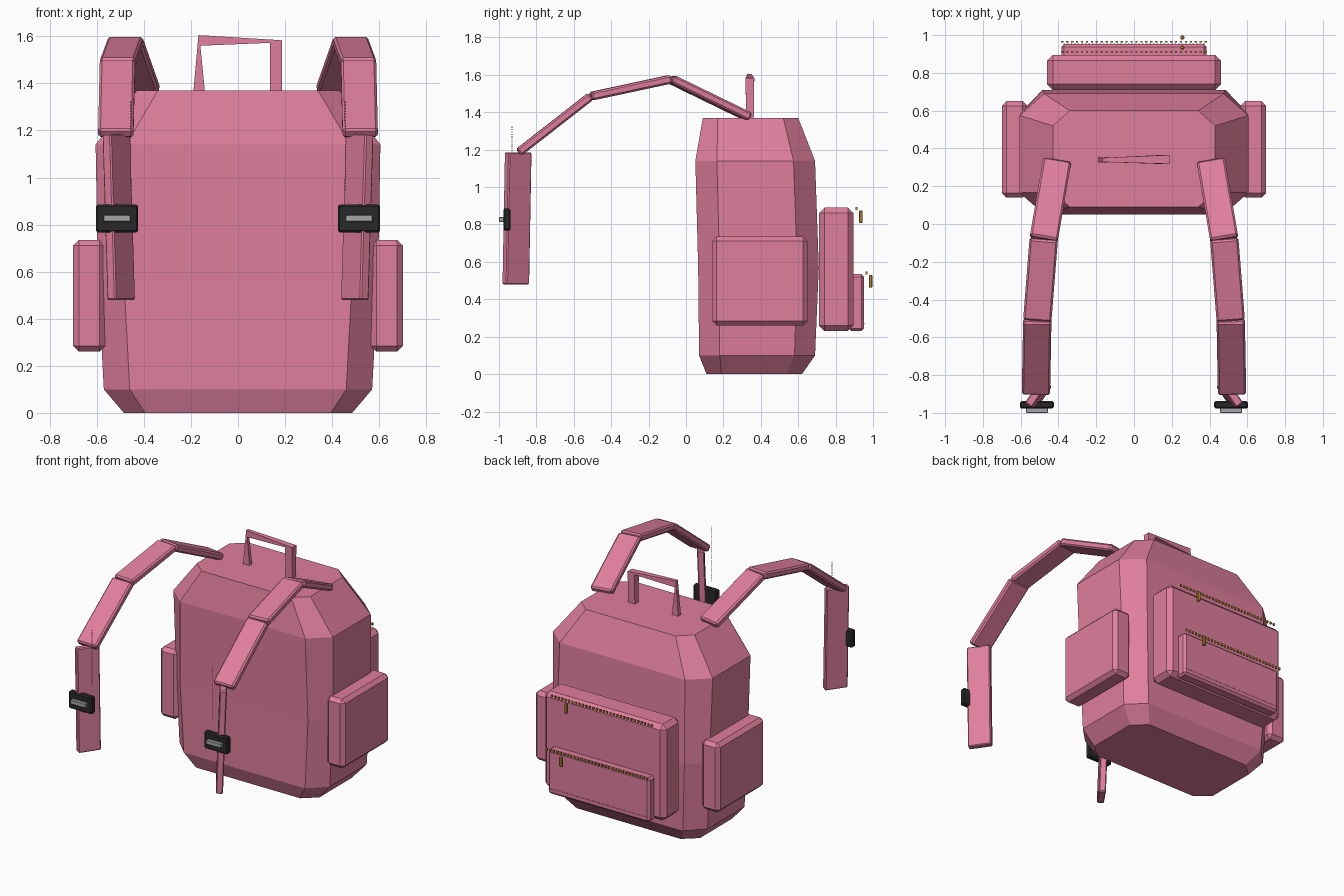
import bpy, bmesh, math
from mathutils import Vector, Matrix

if "Cube" in bpy.data.objects:
    bpy.data.objects.remove(bpy.data.objects["Cube"])


def material(name, rgb):
    m = bpy.data.materials.new(name)
    m.diffuse_color = (*rgb, 1)
    m.use_nodes = True
    m.node_tree.nodes["Principled BSDF"].inputs["Base Color"].default_value = m.diffuse_color
    return m


PINK = material("pink fabric", (0.74, 0.21, 0.34))
BLACK = material("black plastic", (0.022, 0.022, 0.024))
GREY = material("grey metal", (0.38, 0.38, 0.40))
GOLD = material("gold metal", (0.55, 0.29, 0.045))


def finish(name, bm, mat):
    bmesh.ops.recalc_face_normals(bm, faces=bm.faces)
    me = bpy.data.meshes.new(name)
    bm.to_mesh(me)
    bm.free()
    me.materials.append(mat)
    ob = bpy.data.objects.new(name, me)
    bpy.context.collection.objects.link(ob)
    return ob


def box(name, size, matrix, mat, bevel=0.0):
    bm = bmesh.new()
    bmesh.ops.create_cube(bm, size=1)
    bmesh.ops.scale(bm, vec=size, verts=bm.verts)
    if bevel:
        bmesh.ops.bevel(bm, geom=bm.edges[:], offset=bevel, segments=1, affect='EDGES')
    bmesh.ops.transform(bm, matrix=matrix, verts=bm.verts)
    return finish(name, bm, mat)


def span_box(name, lo, hi, mat, bevel=0.0):
    lo, hi = Vector(lo), Vector(hi)
    return box(name, hi - lo, Matrix.Translation((lo + hi) / 2), mat, bevel)


def beam(name, p, q, width, thick, mat, bevel, across=None):
    """Flat strip from p to q; the width runs along 'across' (level by default)."""
    p, q = Vector(p), Vector(q)
    d = (q - p).normalized()
    w = Vector(across) if across else d.cross(Vector((0, 0, 1)))
    w = (w - d * w.dot(d)).normalized()
    rot = Matrix((w, d, w.cross(d))).transposed().to_4x4()
    return box(name, (width, (q - p).length, thick),
               Matrix.Translation((p + q) / 2) @ rot, mat, bevel)


def loft(name, loops, mat):
    bm = bmesh.new()
    rings = [[bm.verts.new(c) for c in loop] for loop in loops]
    n = len(rings[0])
    for a, b in zip(rings, rings[1:]):
        for i in range(n):
            j = (i + 1) % n
            bm.faces.new((a[i], a[j], b[j], b[i]))
    bm.faces.new(rings[0][::-1])
    bm.faces.new(rings[-1])
    return finish(name, bm, mat)


def row(name, start, end, count, size, mat):
    """Line of tiny blocks."""
    a, b = Vector(start), Vector(end)
    bm = bmesh.new()
    for i in range(count):
        c = a.lerp(b, i / (count - 1))
        bmesh.ops.create_cube(bm, size=1, matrix=Matrix.Translation(c) @ Matrix.Diagonal((*size, 1)))
    return finish(name, bm, mat)


def octagon(z, half, y0, y1, cx, cy):
    q = [(half, y0 + cy), (half, y1 - cy), (half - cx, y1), (cx - half, y1),
         (-half, y1 - cy), (-half, y0 + cy), (cx - half, y0), (half - cx, y0)]
    return [(x, y, z) for x, y in q]


# Main bag: chamfered sections from bottom to top
loft("main_bag", [octagon(*s) for s in (
    (0.00, 0.485, 0.11, 0.62, 0.09, 0.08),
    (0.10, 0.57, 0.07, 0.69, 0.11, 0.11),
    (0.57, 0.595, 0.065, 0.71, 0.11, 0.115),
    (1.14, 0.605, 0.05, 0.69, 0.13, 0.115),
    (1.37, 0.43, 0.09, 0.60, 0.09, 0.08))], PINK)

# Pockets on the back panel
span_box("large_pocket", (-0.46, 0.71, 0.23), (0.46, 0.895, 0.89), PINK, 0.03)
span_box("small_pocket", (-0.385, 0.87, 0.23), (0.385, 0.952, 0.535), PINK, 0.015)

# Zips: teeth, pulls and a line of stitching
for label, y, z in (("large", 0.912, 0.885), ("small", 0.965, 0.54)):
    row(label + "_pocket_zip_teeth", (-0.38, y, z), (0.38, y, z), 30, (0.012, 0.009, 0.016), GOLD)
    span_box(label + "_pocket_zip_pull", (0.245, y + 0.013, z - 0.078),
             (0.267, y + 0.032, z - 0.01), GOLD, 0.004)
row("small_pocket_stitches", (-0.37, 0.953, 0.27), (0.37, 0.953, 0.27), 40, (0.008, 0.004, 0.004), PINK)

# Carry handle: a twisted ribbon; each section is outer x, z, inner x, z, front y, back y
ribbon = ((-0.19, 1.36, -0.14, 1.36, 0.325, 0.355), (-0.168, 1.605, -0.160, 1.56, 0.328, 0.350),
          (0.187, 1.583, 0.135, 1.572, 0.318, 0.365), (0.187, 1.36, 0.135, 1.36, 0.322, 0.362))
loft("carry_handle", [[(xo, f, zo), (xo, b, zo), (xi, b, zi), (xi, f, zi)]
                      for xo, zo, xi, zi, f, b in ribbon], PINK)

# Parts repeated on both sides
for side, s in (("left", -1), ("right", 1)):
    xa, xb = sorted((s * 0.565, s * 0.70))
    span_box(side + "_side_pocket", (xa, 0.14, 0.26), (xb, 0.65, 0.735), PINK, 0.024)

    # Padded shoulder strap in three straight pieces
    path = [(s * 0.407, 0.335, 1.375), (s * 0.478, -0.08, 1.577),
            (s * 0.512, -0.51, 1.485), (s * 0.519, -0.895, 1.185)]
    for i in range(3):
        beam(f"{side}_shoulder_strap_{i + 1}", path[i], path[i + 1], 0.15, 0.046, PINK, 0.01)

    # Hanging webbing strap, turned about the vertical
    beam(side + "_lower_strap", (s * 0.517, -0.897, 1.185), (s * 0.496, -0.91, 0.48),
         0.15, 0.045, PINK, 0.006, across=(s * 0.57, -0.82, 0))
    row(side + "_strap_stitches", (s * 0.456, -0.93, 0.95), (s * 0.456, -0.93, 1.32),
        30, (0.004, 0.004, 0.006), PINK)

    # Buckle with metal bar
    c = s * 0.514
    span_box(side + "_buckle", (c - 0.09, -0.977, 0.767), (c + 0.09, -0.938, 0.885), BLACK, 0.008)
    span_box(side + "_buckle_bar", (c - 0.058, -1.0, 0.812), (c + 0.058, -0.97, 0.841), GREY, 0.003)
